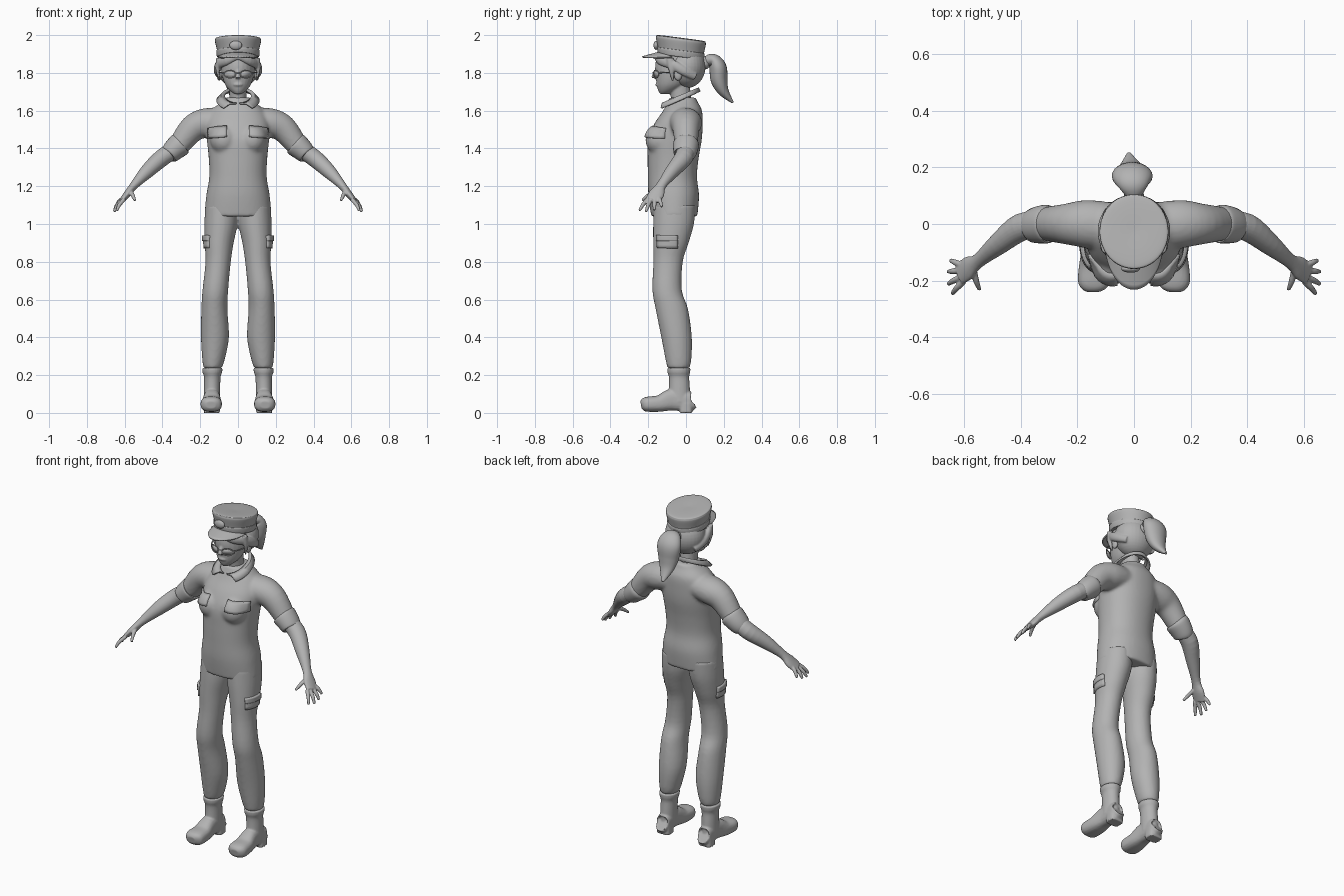
import bpy, bmesh
from math import sin, cos, pi, radians
from mathutils import Vector, Matrix

cube = bpy.data.objects.get("Cube")
if cube:
    bpy.data.objects.remove(cube, do_unlink=True)

GREY = (.45, .45, .45, 1)
clay = bpy.data.materials.new("clay grey")
clay.use_nodes = True
clay.diffuse_color = GREY
shader = next(n for n in clay.node_tree.nodes if n.type == 'BSDF_PRINCIPLED')
shader.inputs["Base Color"].default_value = GREY
shader.inputs["Roughness"].default_value = .7


def spline(points, steps):
    """Catmull-Rom through rows of numbers."""
    rows = [points[0]] + list(points) + [points[-1]]
    out = []
    for a, b, c, d in zip(rows, rows[1:], rows[2:], rows[3:]):
        for k in range(steps):
            t = k / steps
            out.append([q + t * (r - p) / 2 + t * t * (p - q * 5 / 2 + 2 * r - s / 2)
                        + t ** 3 * (3 * (q - r) + s - p) / 2
                        for p, q, r, s in zip(a, b, c, d)])
    out.append(list(points[-1]))
    return out


def tube(bm, points, side=(1, 0, 0), level=False, power=2, n=24, steps=4):
    """Closed loft through (x, y, z, half width, half depth) sections."""
    rows = spline(points, steps)
    rings = []
    for i, (x, y, z, a, b) in enumerate(rows):
        before, after = rows[max(i - 1, 0)], rows[min(i + 1, len(rows) - 1)]
        t = Vector((0, 0, 1)) if level else (Vector(after[:3]) - Vector(before[:3])).normalized()
        u = Vector(side)
        u = (u - t * u.dot(t)).normalized()
        v = t.cross(u)
        ring = []
        for k in range(n):
            c, s = cos(2 * pi * k / n), sin(2 * pi * k / n)
            r = (abs(c) ** power + abs(s) ** power) ** (-1 / power)
            p = Vector((x, y, z)) + u * c * r * max(a, .002) + v * s * r * max(b, .002)
            ring.append(bm.verts.new(p))
        rings.append(ring)
    for low, high in zip(rings, rings[1:]):
        for k in range(n):
            bm.faces.new((low[k], low[k - 1], high[k - 1], high[k]))
    bm.faces.new(rings[0])
    bm.faces.new(rings[-1])


def ball(bm, centre, radii):
    bmesh.ops.create_uvsphere(bm, u_segments=32, v_segments=20, radius=1,
                              matrix=Matrix.Translation(centre) @ Matrix.Diagonal((*radii, 1)))


def sheet(bm, rows):
    """Open grid of points."""
    grid = [[bm.verts.new(p) for p in row] for row in rows]
    for a, b in zip(grid, grid[1:]):
        for k in range(len(a) - 1):
            bm.faces.new((a[k], a[k + 1], b[k + 1], b[k]))


def mirror(bm):
    """Copy everything built so far to the other side."""
    copy = bmesh.ops.duplicate(bm, geom=bm.verts[:] + bm.edges[:] + bm.faces[:])
    for g in copy["geom"]:
        if isinstance(g, bmesh.types.BMVert):
            g.co.x *= -1


def finish(bm, name, voxel=0, smooth=0, thick=0, target=None, axis="y"):
    bmesh.ops.recalc_face_normals(bm, faces=bm.faces[:])
    mesh = bpy.data.meshes.new(name)
    bm.to_mesh(mesh)
    bm.free()
    mesh.materials.append(clay)
    ob = bpy.data.objects.new(name, mesh)
    bpy.context.collection.objects.link(ob)
    bpy.ops.object.select_all(action='DESELECT')
    ob.select_set(True)
    bpy.context.view_layer.objects.active = ob
    bpy.ops.object.shade_smooth_by_angle(angle=radians(45))
    if target:
        m = ob.modifiers.new("wrap", 'SHRINKWRAP')
        m.target, m.wrap_method = target, 'PROJECT'
        setattr(m, "use_project_" + axis, True)
        m.use_positive_direction = m.use_negative_direction = True
    if voxel:
        m = ob.modifiers.new("blend", 'REMESH')
        m.mode, m.voxel_size, m.use_smooth_shade = 'VOXEL', voxel, True
    if smooth:
        m = ob.modifiers.new("soften", 'SMOOTH')
        m.factor, m.iterations = .5, smooth
    if thick:
        m = ob.modifiers.new("thickness", 'SOLIDIFY')
        m.thickness, m.offset = thick, 0
    return ob


def new():
    return bmesh.new()


# shirt: sleeves and bust blended into the body
bm = new()
tube(bm, [(.07, -.01, 1.545, .085, .07), (.17, 0, 1.535, .085, .078), (.24, 0, 1.505, .072, .072),
          (.31, 0, 1.42, .06, .058), (.34, -.005, 1.39, .054, .05)], side=(0, 1, 0))
ball(bm, (.075, -.135, 1.445), (.072, .08, .08))
mirror(bm)
tube(bm, [(0, -.062, 1.04, .178, .122), (0, -.065, 1.15, .168, .134), (0, -.072, 1.25, .152, .13),
          (0, -.068, 1.35, .155, .135), (0, -.058, 1.45, .165, .142), (0, -.04, 1.53, .168, .128),
          (0, -.018, 1.6, .14, .103), (0, -.018, 1.645, .09, .08), (0, -.018, 1.67, .065, .07)],
     level=True, power=2.2, n=40)
shirt = finish(bm, "shirt", voxel=.009, smooth=7)

# rolled sleeve cuffs
bm = new()
tube(bm, [(.298, 0, 1.43, .056, .052), (.306, 0, 1.423, .068, .064), (.335, -.003, 1.397, .066, .06),
          (.362, -.008, 1.37, .058, .052), (.368, -.01, 1.364, .048, .044)], side=(0, 1, 0))
mirror(bm)
finish(bm, "sleeve_cuffs")

# shirt collar, open at the front
bm = new()
rows = [[], [], []]
for i in range(-24, 25):
    sign, s = (1 if i >= 0 else -1), abs(i) / 24
    if i == 0:
        continue
    a, b = pi * s, .65 + (pi - .65) * s
    top = Vector((.07 * sin(a), -.03 - .09 * cos(a), 1.675 - .038 * cos(a)))
    low = Vector((.112 * sin(b), -.045 - .118 * cos(b), 1.65 - .05 * cos(b)))
    for row, t in zip(rows, (0, .5, 1)):
        p = top.lerp(low, t) + Vector((0, 0, .012 * sin(pi * t)))
        row.append((sign * p.x, p.y, p.z))
half = len(rows[0]) // 2
for part in (slice(0, half), slice(half, None)):
    sheet(bm, [row[part] for row in rows])
bmesh.ops.remove_doubles(bm, verts=bm.verts[:], dist=.0005)
finish(bm, "collar", thick=.01)

# trousers
bm = new()
tube(bm, [(.085, -.06, 1.1, .088, .11), (.09, -.066, 1, .088, .108), (.1, -.08, .9, .077, .094),
          (.105, -.095, .8, .067, .078), (.12, -.1, .65, .068, .078), (.125, -.075, .55, .069, .086),
          (.122, -.05, .4, .074, .081), (.13, -.04, .28, .059, .068), (.135, -.04, .235, .047, .057)],
     level=True, n=32)
mirror(bm)
trousers = finish(bm, "trousers", voxel=.009, smooth=4)

# chest pocket flaps and thigh pockets follow the cloth
for s, label in ((1, "left"), (-1, "right")):
    bm = new()
    sheet(bm, [[(s * (.06 + .095 * u / 8), -.25 + .06 * u / 8, 1.515 - .055 * v / 4 - .008 * u / 8)
                for u in range(9)] for v in range(5)])
    finish(bm, label + "_chest_flap", thick=.018, target=shirt)
    for part, drop, thick in (("pocket", .068, .016), ("pocket_flap", .03, .026)):
        bm = new()
        sheet(bm, [[(s * .21, -.15 + .105 * u / 8, .94 - drop * v / 4) for u in range(9)]
                   for v in range(5)])
        finish(bm, label + "_thigh_" + part, thick=thick, target=trousers, axis="x")

# boots: shaft, foot and heel
bm = new()
tube(bm, [(.136, -.038, .238, .054, .062), (.136, -.038, .215, .052, .06), (.136, -.037, .19, .044, .054),
          (.137, -.035, .14, .043, .055), (.138, -.035, .06, .043, .06)], level=True)
tube(bm, [(.138, .032, .06, .03, .04), (.138, .02, .06, .04, .052), (.138, -.07, .07, .043, .058),
          (.14, -.14, .05, .053, .044), (.142, -.2, .046, .056, .04), (.143, -.225, .044, .046, .034),
          (.143, -.238, .042, .025, .02)], power=2.6)
tube(bm, [(.138, 0, 0, .042, .034), (.138, 0, .05, .042, .034)], level=True, power=4)
mirror(bm)
finish(bm, "boots", voxel=.005, smooth=3)

# bare forearms and hands
bm = new()
tube(bm, [(.32, 0, 1.405, .044, .044), (.4, -.012, 1.352, .049, .046), (.48, -.072, 1.28, .038, .038),
          (.55, -.13, 1.205, .026, .022), (.585, -.155, 1.16, .041, .019), (.615, -.178, 1.125, .038, .014)],
     side=(0, 1, 0))
fingers = [((.605, -.145, 1.14), (.648, -.128, 1.09)), ((.612, -.165, 1.13), (.656, -.168, 1.072)),
           ((.612, -.188, 1.125), (.656, -.212, 1.065)), ((.603, -.205, 1.13), (.642, -.247, 1.07)),
           ((.565, -.165, 1.17), (.545, -.232, 1.125))]
for base, tip in fingers:
    mid = Vector(base).lerp(Vector(tip), .55) + Vector((.003, 0, .005))
    tube(bm, [(*base, .011, .011), (*mid, .0105, .0105), (*tip, .007, .007)], side=(0, 0, 1), n=12)
mirror(bm)
finish(bm, "arms_and_hands", voxel=.004, smooth=2)

# head, neck, nose, lips and ears
bm = new()
ball(bm, (.1, -.042, 1.79), (.013, .022, .032))
mirror(bm)
tube(bm, [(0, -.115, 1.688, .018, .022), (0, -.096, 1.708, .045, .052), (0, -.077, 1.74, .069, .079),
          (0, -.06, 1.79, .085, .1), (0, -.045, 1.84, .09, .118), (0, -.03, 1.92, .088, .118)],
     level=True)
tube(bm, [(0, -.01, 1.6, .058, .06), (0, -.025, 1.66, .046, .054), (0, -.038, 1.76, .048, .056)], level=True)
tube(bm, [(0, -.152, 1.82, .01, .01), (0, -.166, 1.79, .012, .012), (0, -.172, 1.772, .016, .013)])
ball(bm, (0, -.15, 1.738), (.025, .012, .01))
finish(bm, "head", voxel=.005, smooth=3)

# hair with swept fringe and side locks
bm = new()
tube(bm, [(.005, -.155, 1.89, .02, .016), (.06, -.135, 1.865, .024, .016), (.1, -.075, 1.845, .026, .018),
          (.11, -.01, 1.81, .025, .018), (.09, .05, 1.78, .02, .014)], side=(0, 0, 1), n=16)
tube(bm, [(.1, -.085, 1.88, .016, .02), (.108, -.078, 1.82, .011, .016), (.098, -.07, 1.76, .004, .006)],
     n=12, level=True)
mirror(bm)
ball(bm, (0, .004, 1.835), (.116, .1, .115))
finish(bm, "hair", voxel=.005, smooth=3)

# ponytail and its tie
bm = new()
tube(bm, [(0, .095, 1.855, .024, .024), (-.003, .138, 1.868, .055, .034), (-.006, .168, 1.83, .072, .046),
          (-.008, .176, 1.76, .062, .044), (-.012, .2, 1.7, .042, .028), (-.018, .248, 1.643, .008, .006)],
     steps=6)
finish(bm, "ponytail")
bm = new()
tube(bm, [(0, .088, 1.852, .03, .03), (0, .1, 1.855, .036, .036), (0, .115, 1.86, .03, .03)])
finish(bm, "hair_tie")

# cap: crown and band, tipped down toward the back
for name, sections in (
        ("cap_crown", [(1.89, .106, .118), (1.92, .111, .122), (1.962, .121, .131), (1.976, .121, .131),
                       (1.984, .113, .123), (1.986, .06, .07), (1.984, .004, .004)]),
        ("cap_band", [(1.884, .106, .116), (1.887, .112, .122), (1.916, .115, .125), (1.919, .108, .118)])):
    bm = new()
    tube(bm, [(0, -.027, *row) for row in sections], level=True, n=40)
    for v in bm.verts:
        v.co.z -= .13 * (v.co.y + .027)
    finish(bm, name)

# cap peak
bm = new()
rows = []
for j in range(6):
    row = []
    for i in range(-16, 17):
        t = 1.15 * i / 16
        reach = .088 * (1 - (i / 16) ** 2) ** .6 * j / 5
        row.append((.11 * sin(t), -.025 - .118 * cos(t) - reach, 1.908 - .018 * t * t - .27 * reach))
    rows.append(row)
sheet(bm, rows)
bmesh.ops.remove_doubles(bm, verts=bm.verts[:], dist=.0005)
finish(bm, "cap_peak", thick=.008)

# cap badge
bm = new()
ball(bm, (-.012, -.158, 1.946), (.033, .014, .024))
finish(bm, "cap_badge")

# spectacles
bm = new()
rim = []
for k in range(25):
    a = 2 * pi * k / 24
    x = .043 + .031 * cos(a)
    rim.append((x, -.172 + 5 * x * x, 1.793 + .02 * sin(a)))
tube(bm, [(*p, .003, .003) for p in rim], side=(0, 1, 0), n=6, steps=1)
tube(bm, [(.074, -.144, 1.8, .003, .004), (.093, -.11, 1.802, .003, .004),
          (.106, -.045, 1.805, .003, .004)], side=(0, 0, 1), n=6)
mirror(bm)
tube(bm, [(-.013, -.172, 1.798, .003, .003), (0, -.176, 1.801, .003, .003),
          (.013, -.172, 1.798, .003, .003)], side=(0, 0, 1), n=6)
finish(bm, "spectacle_frame")
bm = new()
bm.faces.new([bm.verts.new(p) for p in rim[:-1]])
mirror(bm)
finish(bm, "lenses", thick=.002)
